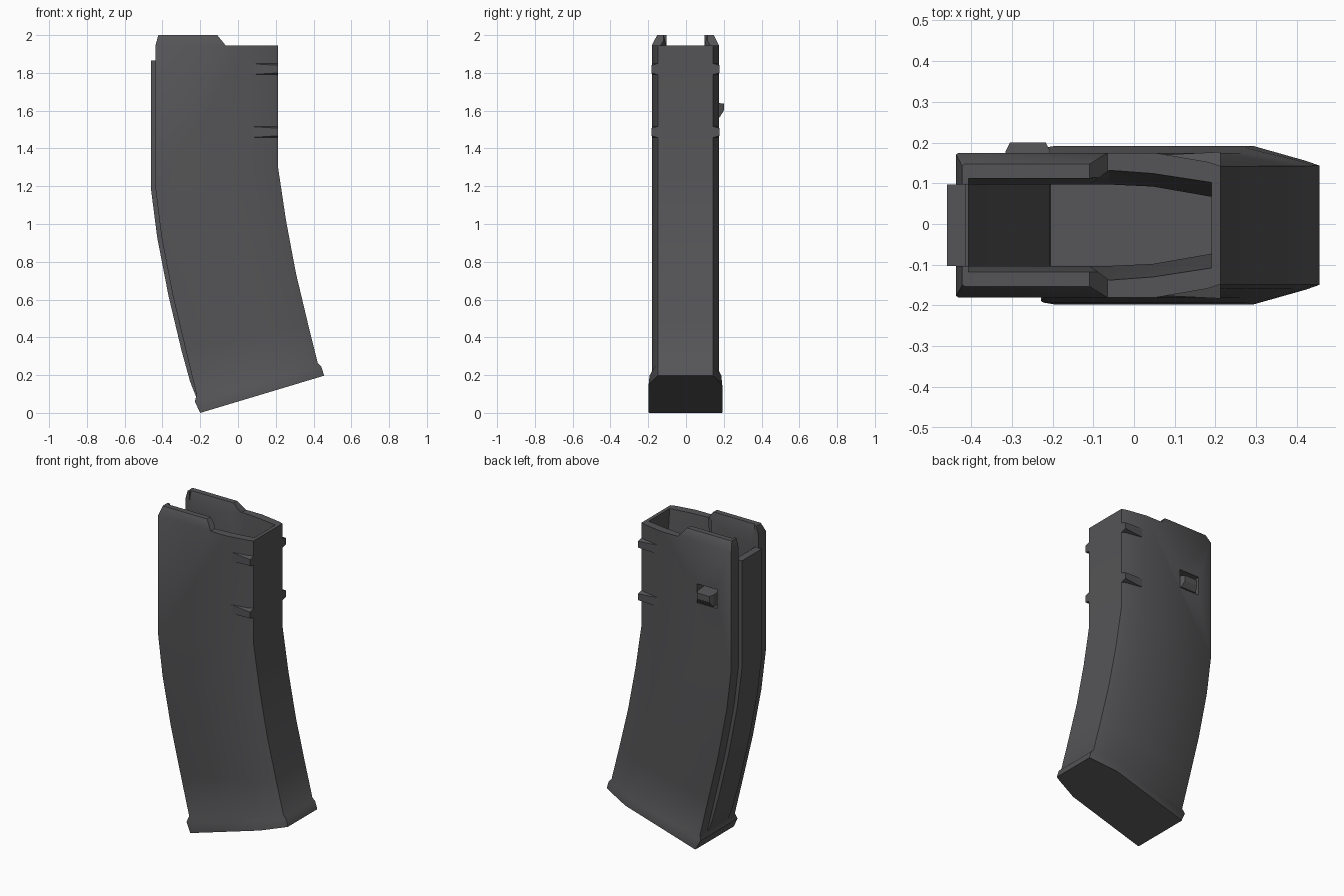
import bpy, bmesh
from mathutils import Vector

if "Cube" in bpy.data.objects:
    bpy.data.objects.remove(bpy.data.objects["Cube"])

polymer = bpy.data.materials.new("dark_grey_polymer")
polymer.use_nodes = True
GREY = (0.09, 0.09, 0.095, 1)
polymer.diffuse_color = GREY
polymer.node_tree.nodes["Principled BSDF"].inputs["Base Color"].default_value = GREY
polymer.node_tree.nodes["Principled BSDF"].inputs["Roughness"].default_value = 0.7
Y_MID = -0.003


def finish(name, bm):
    bmesh.ops.recalc_face_normals(bm, faces=bm.faces)
    mesh = bpy.data.meshes.new(name)
    bm.to_mesh(mesh)
    bm.free()
    mesh.materials.append(polymer)
    obj = bpy.data.objects.new(name, mesh)
    bpy.context.collection.objects.link(obj)
    return obj


def loft(name, stations):
    """Each station: back point (x, z), front point (x, z), half section [(u, y)]."""
    bm = bmesh.new()
    rings = []
    for back, front, half in stations:
        a, b = Vector(back), Vector(front)
        outline = half + [(u, -y) for u, y in reversed(half)]
        ring = []
        for u, y in outline:
            p = a.lerp(b, u)
            ring.append(bm.verts.new((p.x, y + Y_MID, p.y)))
        rings.append(ring)
    for r, s in zip(rings, rings[1:]):
        for i in range(len(r)):
            j = (i + 1) % len(r)
            bm.faces.new((r[i], r[j], s[j], s[i]))
    bm.faces.new(rings[0])
    bm.faces.new(rings[-1])
    return finish(name, bm)


def prism(name, profile, y0, y1):
    bm = bmesh.new()
    face = bm.faces.new([bm.verts.new((x, y0, z)) for x, z in profile])
    out = bmesh.ops.extrude_face_region(bm, geom=[face])
    moved = [g for g in out["geom"] if isinstance(g, bmesh.types.BMVert)]
    bmesh.ops.translate(bm, verts=moved, vec=(0, y1 - y0, 0))
    return finish(name, bm)


def hull(name, points):
    bm = bmesh.new()
    for p in points:
        bm.verts.new(p)
    bmesh.ops.convex_hull(bm, input=bm.verts)
    bmesh.ops.dissolve_limit(bm, angle_limit=0.01, verts=bm.verts, edges=bm.edges)
    return finish(name, bm)


def rect(x0, x1, z0, z1):
    return [(x0, z0), (x1, z0), (x1, z1), (x0, z1)]


def section(w, nose=0.815):
    return [(0, w - 0.004), (0.01, w), (0.75, w), (0.95, w * (nose + 0.06)), (1, w * nose)]


# Shared curve of the body: back and front edge at each bend
bends = [((-.437, 1.19), (.213, 1.294)), ((-.405, .93), (.254, 1.02)),
         ((-.345, .62), (.307, .738)), ((-.276, .33), (.37, .474))]

# Curved body with the flared floor lip
W = 0.178
body = loft("magazine_body",
            [((-.422, 2), (.2, 2), section(.15)),
             ((-.437, 1.945), (.213, 1.945), section(W))]
            + [(b, f, section(W)) for b, f in bends]
            + [((-.219, .095), (.423, .262), section(W)),
               ((-.229, .06), (.442, .243), section(.19, .77)),
               ((-.2, 0), (.456, .197), section(.195, .75))])


# Tapered cavity and the cuts of the feed opening
def hollow(back, ys):
    return [(0, back), (0.5, back)] + list(zip((.58, .76, 1), ys))


RIM, DEEP = (.135, .127, .105), (.1, .095, .07)
cavity = loft("cavity_cutter",
              [((-.407, 2.01), (.19, 2.01), hollow(.118, RIM)),
               ((-.407, 1.945), (.19, 1.945), hollow(.1, RIM)),
               ((-.407, 1.6), (.19, 1.6), hollow(.1, DEEP))]
              + [((b[0] + .03, b[1]), (f[0] - .023, f[1]), hollow(.1, DEEP)) for b, f in bends]
              + [((-.205, .15), (.385, .32), hollow(.1, DEEP))])
cutters = [
    cavity,
    prism("front_rim_cutter", [(-.118, 2.01), (-.065, 1.945), (.3, 1.945), (.3, 2.1), (-.118, 2.1)], -.3, .3),
    prism("rear_slot_cutter", rect(-.6, -.38, 1.86, 2.1), Y_MID - .1, Y_MID + .1),
    prism("catch_window_cutter", rect(-.34, -.2, 1.56, 1.68), .05, .3),
]
for cutter in cutters:
    cutter.hide_render = True
    mod = body.modifiers.new(cutter.name, "BOOLEAN")
    mod.operation = "DIFFERENCE"
    mod.solver = "EXACT"
    mod.object = cutter
depsgraph = bpy.context.evaluated_depsgraph_get()
body.data = bpy.data.meshes.new_from_object(body.evaluated_get(depsgraph))
body.modifiers.clear()
for cutter in cutters:
    bpy.data.objects.remove(cutter)

# Raised spine along the curved back
outer = [(-.46, 1.865), (-.46, 1.18)] + [(b[0] - .023, b[1]) for b, f in bends[1:]] \
    + [(-.254, .167), (-.222, .085)]
inner = [(x + .046, z) for x, z in outer[:-1]] + [(-.2, .09)]
spine = prism("rear_spine", outer + inner[::-1], Y_MID - .1, Y_MID + .1)

# Wedge ribs on both front corners
ribs = []
for side, label in ((1, "back"), (-1, "front")):
    for z, level in ((1.82, "upper"), (1.487, "lower")):
        pts = []
        for s in (-1, 1):
            pts += [(.05, side * .172 + Y_MID, z + s * .03),
                    (.213, side * .14 + Y_MID, z + s * .032),
                    (.213, side * .18 + Y_MID, z + s * .02)]
        ribs.append(hull(f"{level}_{label}_rib", pts))

# Catch block sitting low in the side window
catch = hull("catch_block",
             [(x, .1, z) for x in (-.316, -.206) for z in (1.56, 1.645)]
             + [(x, .178, z) for x in (-.316, -.206) for z in (1.565, 1.64)]
             + [(x, .2, z) for x in (-.305, -.217) for z in (1.6, 1.637)])

# Smooth shading across gentle bends, flat small parts
bpy.ops.object.select_all(action="DESELECT")
body.select_set(True)
bpy.context.view_layer.objects.active = body
bpy.ops.object.shade_smooth_by_angle(angle=0.6)
